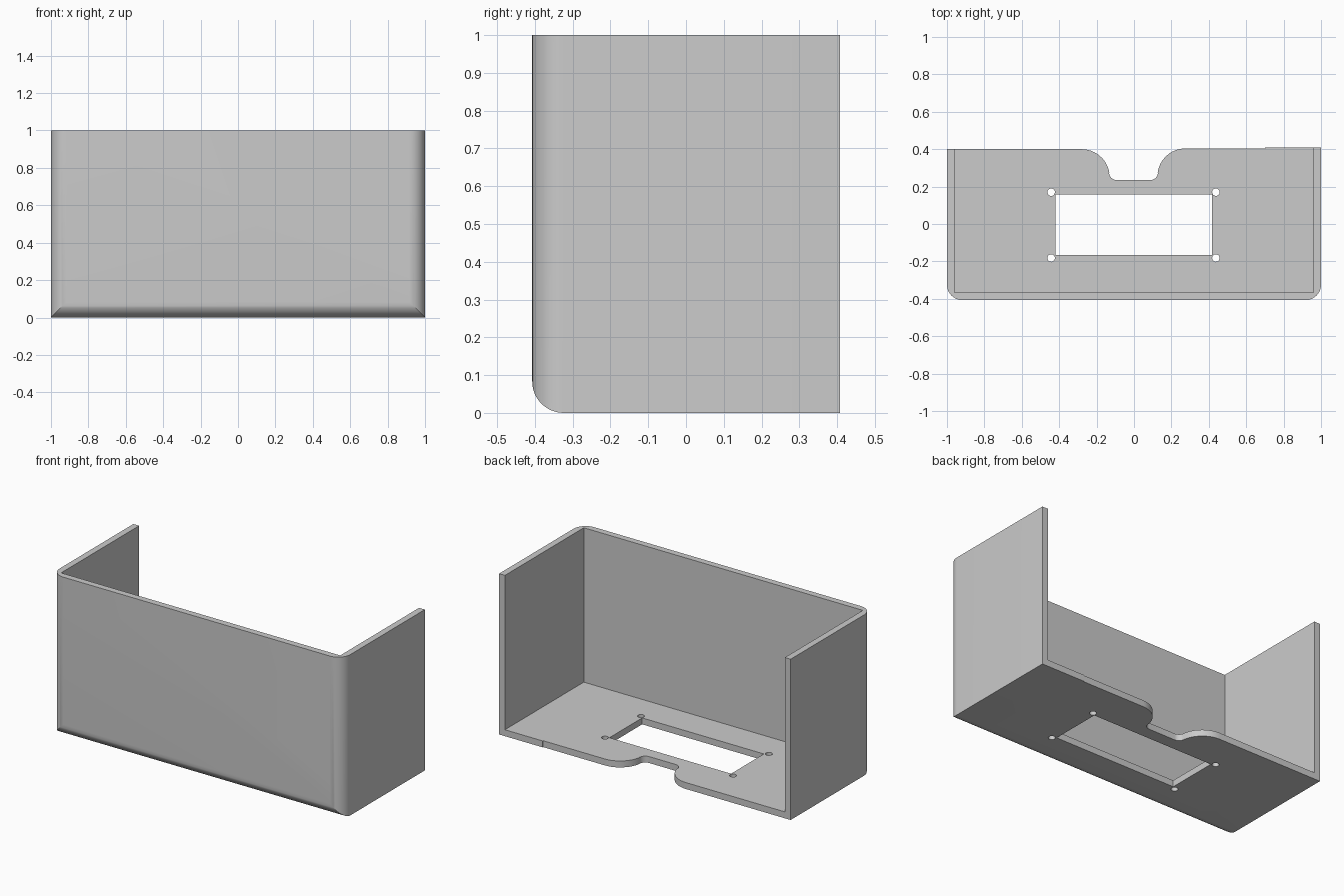
import bpy
import bmesh
from math import sin, cos, radians
from mathutils import Matrix, Vector

if "Cube" in bpy.data.objects:
    bpy.data.objects.remove(bpy.data.objects["Cube"], do_unlink=True)

WALL = 0.04      # thickness of walls and floor
FILLET = 0.083   # radius of the outer front edges
FRONT = -0.407
HEIGHT = 1.0

grey = bpy.data.materials.new("plain grey")
grey.use_nodes = True
GREY = (0.6, 0.6, 0.6, 1)
grey.diffuse_color = GREY
grey.node_tree.nodes["Principled BSDF"].inputs["Base Color"].default_value = GREY


def arc(cx, cy, r, start, end, steps=12):
    angles = [radians(start + (end - start) * i / steps) for i in range(steps + 1)]
    return [(cx + r * cos(a), cy + r * sin(a)) for a in angles]


def prism(name, points, base, along):
    """Extrude a closed 3D outline along a vector."""
    bm = bmesh.new()
    face = bm.faces.new([bm.verts.new(p) for p in points])
    moved = bmesh.ops.extrude_face_region(bm, geom=[face])["geom"]
    bmesh.ops.translate(bm, vec=Vector(along),
                        verts=[v for v in moved if isinstance(v, bmesh.types.BMVert)])
    bmesh.ops.translate(bm, vec=Vector(base), verts=bm.verts)
    bmesh.ops.recalc_face_normals(bm, faces=bm.faces)
    mesh = bpy.data.meshes.new(name)
    bm.to_mesh(mesh)
    bm.free()
    mesh.materials.append(grey)
    ob = bpy.data.objects.new(name, mesh)
    bpy.context.collection.objects.link(ob)
    return ob


def upright(name, outline, z, height):
    return prism(name, [(x, y, 0) for x, y in outline], (0, 0, z), (0, 0, height))


def rectangle(x0, x1, y0, y1):
    return [(x0, y0), (x1, y0), (x1, y1), (x0, y1)]


def combine(target, tool, operation):
    """Apply a boolean and discard the cutter."""
    mod = target.modifiers.new("cut", "BOOLEAN")
    mod.operation, mod.solver, mod.object = operation, "EXACT", tool
    bpy.context.view_layer.objects.active = target
    bpy.ops.object.modifier_apply(modifier=mod.name)
    bpy.data.objects.remove(tool, do_unlink=True)


# Plan outline: rounded front corners, cable notch in the back edge
inset = 1 - FILLET
outline = arc(-inset, FRONT + FILLET, FILLET, 180, 270)
outline += arc(inset, FRONT + FILLET, FILLET, 270, 360)
outline += [(1, 0.408), (0.7, 0.408), (0.7, 0.404)]
outline += arc(0.275, 0.254, 0.15, 90, 172)
outline += arc(0.088, 0.275, 0.04, 0, -90, 8)
outline += arc(-0.093, 0.275, 0.04, 270, 180, 8)
outline += arc(-0.28, 0.25, 0.15, 8, 90)
outline += [(-1, 0.40)]
tray = upright("open_back_housing", outline, 0, HEIGHT)

# Side profile that rounds the lower front edge
side = arc(FRONT + FILLET, FILLET, FILLET, 180, 270)
side += [(0.6, 0), (0.6, 1.2), (FRONT, 1.2)]
profile = prism("edge_rounder", [(0, y, z) for y, z in side], (-1.2, 0, 0), (2.4, 0, 0))
combine(tray, profile, "INTERSECT")

# Open interior
cavity = rectangle(WALL - 1, 1 - WALL, FRONT + WALL, 1)
combine(tray, upright("cavity", cavity, WALL, 2), "DIFFERENCE")

# Rectangular floor opening and four screw holes
slot = rectangle(-0.42, 0.417, -0.165, 0.157)
combine(tray, upright("slot", slot, -0.5, 1), "DIFFERENCE")
for x in (-0.443, 0.438):
    for y in (-0.182, 0.17):
        hole = arc(x, y, 0.02, 0, 345, 23)
        combine(tray, upright("hole", hole, -0.5, 1), "DIFFERENCE")

# Smooth fillets, crisp edges elsewhere
bpy.ops.object.select_all(action="DESELECT")
tray.select_set(True)
bpy.context.view_layer.objects.active = tray
bpy.ops.object.shade_smooth_by_angle(angle=radians(25))
